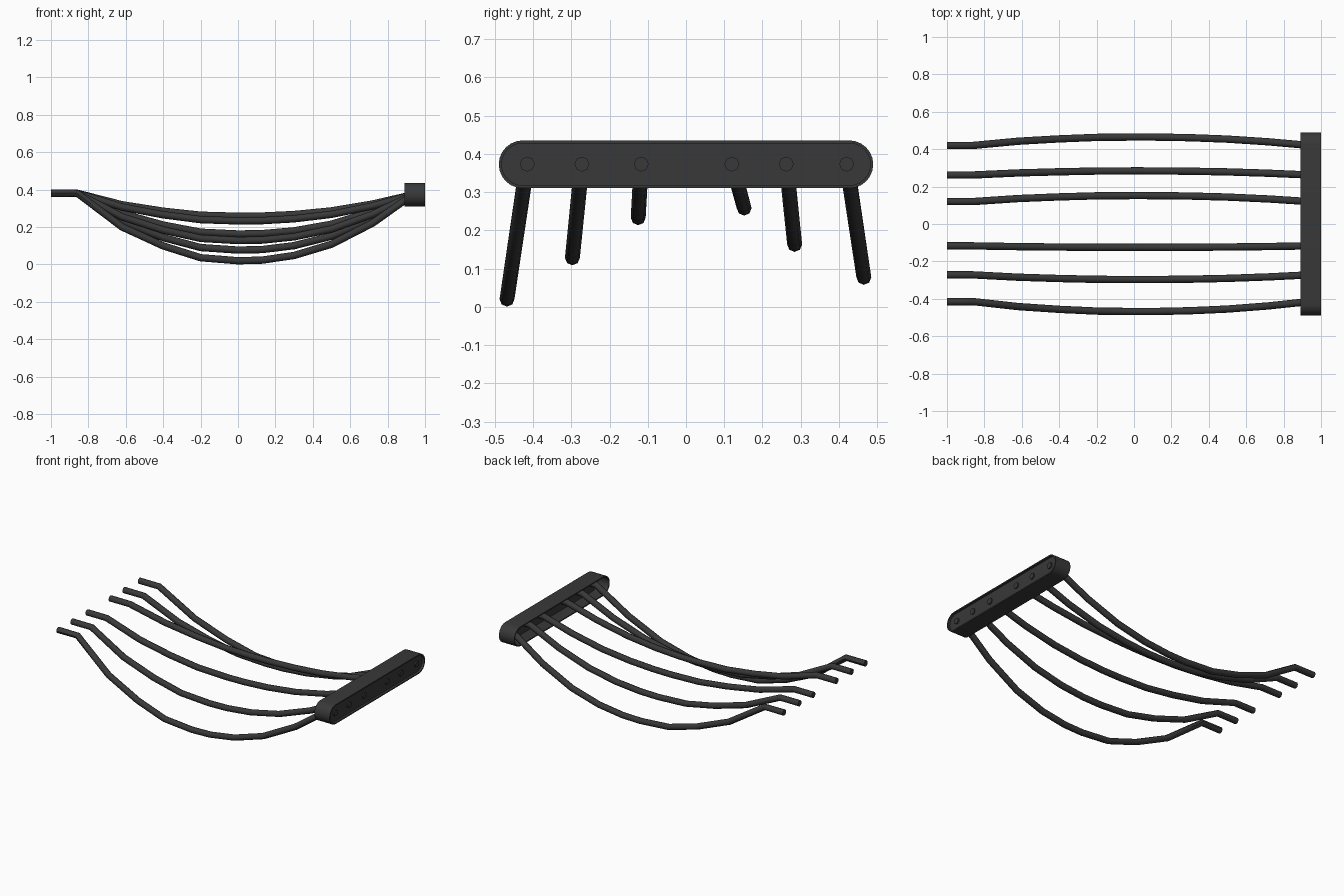
import bpy, bmesh, math

if "Cube" in bpy.data.objects:
    bpy.data.objects.remove(bpy.data.objects["Cube"])

mat = bpy.data.materials.new("dark_rubber")
mat.diffuse_color = (0.04, 0.04, 0.04, 1)
mat.use_nodes = True
mat.node_tree.nodes["Principled BSDF"].inputs["Base Color"].default_value = mat.diffuse_color

BAR_Z, BAR_R, BAR_Y = 0.3725, 0.0625, 0.427


def stadium(bm, x, r, n=12):
    """Loop of vertices around a rounded slot in the YZ plane."""
    verts = []
    for side, start in ((1, -90), (-1, 90)):
        for i in range(n + 1):
            a = math.radians(start + 180 * i / n)
            verts.append(bm.verts.new((x, side * BAR_Y + r * math.cos(a), BAR_Z + r * math.sin(a))))
    return verts


def finish(bm, name):
    bmesh.ops.recalc_face_normals(bm, faces=bm.faces)
    me = bpy.data.meshes.new(name)
    bm.to_mesh(me)
    bm.free()
    ob = bpy.data.objects.new(name, me)
    bpy.context.collection.objects.link(ob)
    smooth(ob)


def smooth(ob):
    ob.data.materials.clear()
    ob.data.materials.append(mat)
    bpy.ops.object.select_all(action='DESELECT')
    ob.select_set(True)
    bpy.context.view_layer.objects.active = ob
    if ob.type == 'CURVE':
        bpy.ops.object.convert(target='MESH')
    bpy.ops.object.shade_smooth_by_angle(angle=math.radians(46))


def bridge(bm, a, b):
    for i in range(len(a)):
        j = (i + 1) % len(a)
        bm.faces.new((a[i], a[j], b[j], b[i]))


# Holder: thin rounded shell, open towards the cables, with a recessed end plate
bm = bmesh.new()
loops = [stadium(bm, x, r) for x, r in (
    (0.985, 0.055), (1.0, 0.055), (1.0, BAR_R), (0.89, BAR_R), (0.89, 0.055), (0.97, 0.055))]
for a, b in zip(loops, loops[1:]):
    bridge(bm, a, b)
bm.faces.new(loops[0])
bm.faces.new(loops[-1])
finish(bm, "cable_holder")

# Sag profile shared by all cables: x position and share of full drop
SAG = [(-1, 0), (-0.86, 0), (-0.62, 0.5), (-0.4, 0.78), (-0.2, 0.955), (0, 1), (0.13, 0.99),
       (0.3, 0.92), (0.5, 0.75), (0.72, 0.43), (0.935, 0), (0.993, 0)]
# Cables: end y, middle y, lowest centre height
CABLES = [(-0.415, -0.468, 0.02), (-0.272, -0.297, 0.128), (-0.117, -0.125, 0.233),
          (0.12, 0.152, 0.258), (0.262, 0.284, 0.163), (0.42, 0.465, 0.077)]

for k, (y0, y1, low) in enumerate(CABLES):
    cu = bpy.data.curves.new(f"cable_{k + 1}", 'CURVE')
    cu.dimensions = '3D'
    cu.bevel_depth = 0.0195
    cu.bevel_resolution = 2
    cu.use_fill_caps = True
    sp = cu.splines.new('POLY')
    sp.points.add(len(SAG) - 1)
    for p, (x, s) in zip(sp.points, SAG):
        z_end = 0.381 if x < 0 else 0.373
        p.co = (x, y0 + (y1 - y0) * s, z_end + (low - z_end) * s, 1)
    ob = bpy.data.objects.new(cu.name, cu)
    bpy.context.collection.objects.link(ob)
    smooth(ob)
